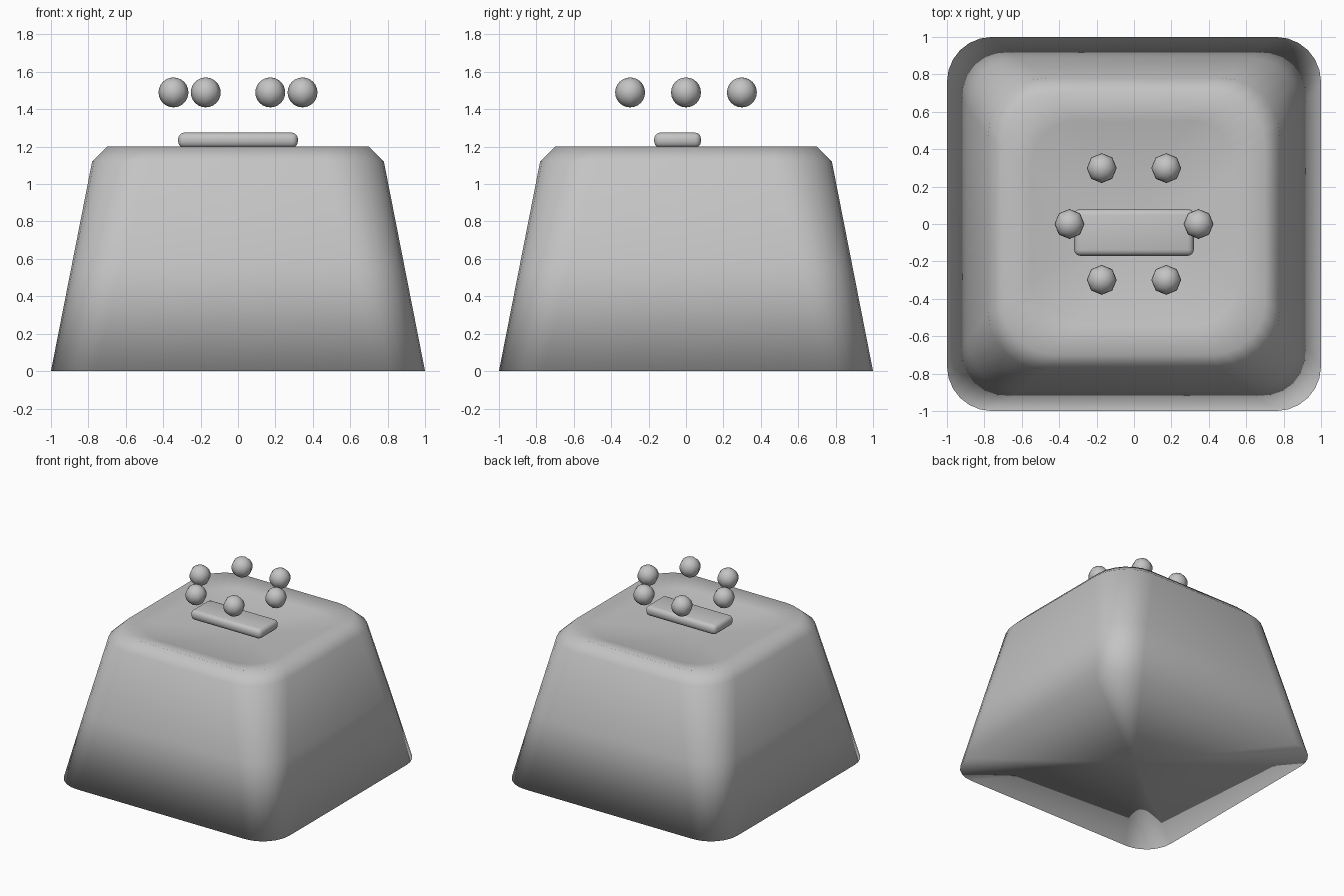
import bpy, bmesh, math

cube = bpy.data.objects.get("Cube")
if cube:
    bpy.data.objects.remove(cube, do_unlink=True)

grey = bpy.data.materials.new("plain_grey")
grey.use_nodes = True
colour = (0.55, 0.55, 0.55, 1)
grey.diffuse_color = colour
grey.node_tree.nodes["Principled BSDF"].inputs["Base Color"].default_value = colour


def add_object(name, bm):
    """Turn a bmesh into a smooth grey object."""
    bmesh.ops.recalc_face_normals(bm, faces=bm.faces)
    for face in bm.faces:
        face.smooth = True
    mesh = bpy.data.meshes.new(name)
    bm.to_mesh(mesh)
    bm.free()
    mesh.materials.append(grey)
    obj = bpy.data.objects.new(name, mesh)
    bpy.context.collection.objects.link(obj)
    return obj


def rounded_ring(bm, half, radius, z, steps=6):
    """Square loop of vertices with rounded corners."""
    ring = []
    inner = half - radius
    for corner in range(4):
        middle = math.radians(45 + 90 * corner)
        cx = math.copysign(inner, math.cos(middle))
        cy = math.copysign(inner, math.sin(middle))
        for i in range(steps + 1):
            a = math.radians(90 * (corner + i / steps))
            ring.append(bm.verts.new((cx + radius * math.cos(a),
                                      cy + radius * math.sin(a), z)))
    return ring


def cap(bm, ring, z):
    """Close a loop with a fan around a centre vertex."""
    centre = bm.verts.new((0, 0, z))
    for i, v in enumerate(ring):
        bm.faces.new((v, ring[(i + 1) % len(ring)], centre))


# Tapered body with chamfered shoulder and dished top: half width, radius, height
profile = [(1, 0.24, 0), (0.89, 0.27, 0.56), (0.78, 0.31, 1.12), (0.7, 0.28, 1.2),
           (0.55, 0.24, 1.165), (0.38, 0.2, 1.135), (0.2, 0.12, 1.115)]
bm = bmesh.new()
rings = [rounded_ring(bm, *row) for row in profile]
for low, high in zip(rings, rings[1:]):
    for i in range(len(low)):
        j = (i + 1) % len(low)
        bm.faces.new((low[i], low[j], high[j], high[i]))
cap(bm, rings[0], 0)
cap(bm, rings[-1], 1.11)
add_object("body", bm)

# Rounded bar above the dish
bm = bmesh.new()
bmesh.ops.create_cube(bm, size=1)
bmesh.ops.scale(bm, vec=(0.64, 0.25, 0.08), verts=bm.verts)
bmesh.ops.bevel(bm, geom=bm.edges[:], offset=0.032, segments=3,
                profile=0.5, affect='EDGES')
bar = add_object("top_bar", bm)
bar.location = (0, -0.045, 1.235)

# Ring of floating beads
for i in range(6):
    bm = bmesh.new()
    bmesh.ops.create_uvsphere(bm, u_segments=8, v_segments=12, radius=0.08)
    bead = add_object(f"bead_{i + 1}", bm)
    a = math.radians(60 * i)
    bead.location = (0.345 * math.cos(a), 0.345 * math.sin(a), 1.49)
